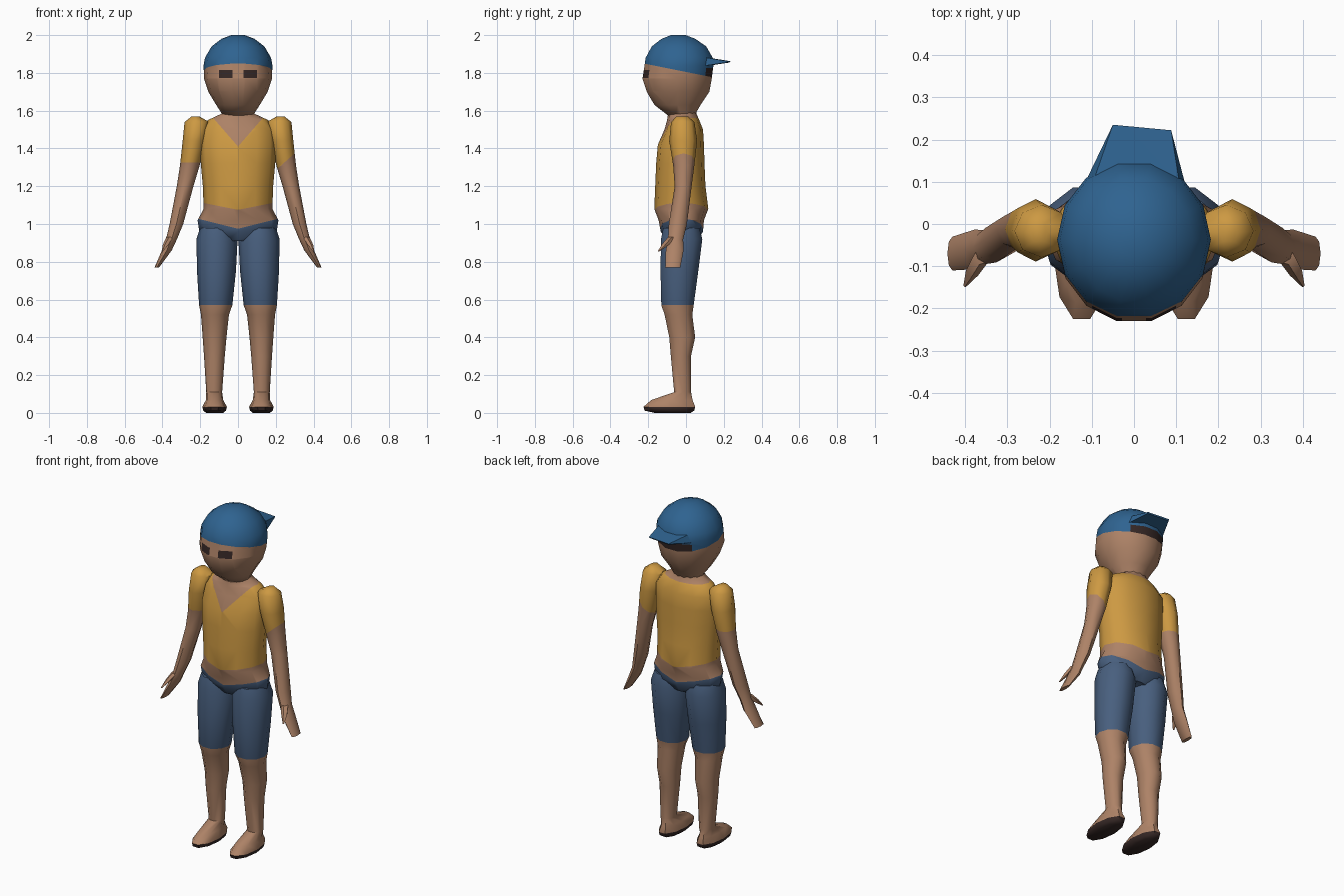
import bpy, bmesh, math
from mathutils import Vector


def material(name, r, g, b):
    m = bpy.data.materials.new(name)
    m.diffuse_color = (r, g, b, 1)
    return m


SKIN = material("skin", 0.42, 0.225, 0.135)
SHIRT = material("mustard_shirt", 0.61, 0.32, 0.055)
CAP = material("cap_blue", 0.028, 0.125, 0.28)
DENIM = material("denim", 0.065, 0.115, 0.21)
DARK = material("dark_brown", 0.035, 0.02, 0.018)


def loft(rings, sides, sx=1):
    """Stack ellipses given as (z, cx, cy, rx, ry), capped at both ends."""
    bm = bmesh.new()
    rows = []
    for z, cx, cy, rx, ry in rings:
        rows.append([bm.verts.new((sx * (cx + rx * math.cos(2 * math.pi * i / sides)),
                                   cy + ry * math.sin(2 * math.pi * i / sides), z))
                     for i in range(sides)])
    for a, b in zip(rows, rows[1:]):
        for i in range(sides):
            j = (i + 1) % sides
            bm.faces.new((a[i], a[j], b[j], b[i]))
    bm.faces.new(rows[0])
    bm.faces.new(rows[-1])
    return bm


def cut(bm, point, normal, where=lambda c: True):
    """Split the chosen faces along a plane so colour borders are clean."""
    faces = [f for f in bm.faces if where(f.calc_center_median())]
    edges = {e for f in faces for e in f.edges}
    verts = {v for f in faces for v in f.verts}
    bmesh.ops.bisect_plane(bm, geom=faces + list(edges) + list(verts), dist=1e-5,
                           plane_co=Vector(point), plane_no=Vector(normal).normalized())


def finish(bm, name, mats, rule=lambda c: 0, angle=50):
    for f in bm.faces:
        f.material_index = rule(f.calc_center_median())
    bmesh.ops.recalc_face_normals(bm, faces=bm.faces[:])
    me = bpy.data.meshes.new(name)
    bm.to_mesh(me)
    bm.free()
    for m in mats:
        me.materials.append(m)
    ob = bpy.data.objects.new(name, me)
    bpy.context.collection.objects.link(ob)
    bpy.ops.object.select_all(action='DESELECT')
    ob.select_set(True)
    bpy.context.view_layer.objects.active = ob
    bpy.ops.object.shade_smooth_by_angle(angle=math.radians(angle))
    return ob


# Torso: shorts waist, bare midriff, shirt with V neck, neck
bm = loft([(0.91, 0, -0.02, 0.12, 0.08), (0.96, 0, -0.022, 0.205, 0.112),
           (1.02, 0, -0.025, 0.214, 0.12), (1.08, 0, -0.025, 0.182, 0.143),
           (1.20, 0, -0.03, 0.186, 0.133), (1.32, 0, -0.03, 0.197, 0.128),
           (1.42, 0, -0.027, 0.20, 0.122), (1.50, 0, -0.012, 0.195, 0.102),
           (1.55, 0, -0.015, 0.16, 0.085), (1.585, 0, -0.02, 0.085, 0.075),
           (1.67, 0, -0.03, 0.08, 0.07)], 12)
for s in (1, -1):
    side = lambda c: c.x * s > 0
    cut(bm, (0, 0, 0.975), (-0.25 * s, 0, 1), lambda c: side(c) and c.z < 1.15)
    cut(bm, (0, 0, 1.075), (-0.2 * s, 0, 1), lambda c: side(c) and c.z < 1.25)
    cut(bm, (0, 0, 1.41), (-1.15 * s, 0, 1), lambda c: side(c) and c.y < -0.03 and c.z > 1.3)
cut(bm, (0, 0, 1.56), (0, 0, 1), lambda c: c.z > 1.5)


def torso_rule(c):
    x = abs(c.x)
    if c.z < 0.975 + 0.25 * x:
        return 2
    if c.z < 1.075 + 0.2 * x or c.z > 1.56:
        return 0
    return 0 if c.y < -0.03 and c.z > 1.41 + 1.15 * x else 1


finish(bm, "torso", [SKIN, SHIRT, DENIM], torso_rule)

# Head with skull cap, eyes and a strip of hair at the back
bm = loft([(1.575, 0, -0.025, 0.08, 0.072), (1.63, 0, -0.045, 0.115, 0.125),
           (1.70, 0, -0.042, 0.157, 0.17), (1.77, 0, -0.047, 0.18, 0.188),
           (1.84, 0, -0.037, 0.182, 0.187), (1.88, 0, -0.036, 0.175, 0.182),
           (1.94, 0, -0.037, 0.14, 0.148), (1.98, 0, -0.04, 0.088, 0.092),
           (2.0, 0, -0.04, 0.035, 0.04)], 14)
CAP_SLOPE = -0.2
cap_line = lambda c: 1.805 + CAP_SLOPE * c.y
cut(bm, (0, 0, 1.805), (0, -CAP_SLOPE, 1))
face_area = lambda c: c.y < -0.12 and 1.72 < c.z < 1.85
for z in (1.772, 1.815):
    cut(bm, (0, 0, z), (0, 0, 1), face_area)
for x in (-0.1, -0.028, 0.028, 0.1):
    cut(bm, (x, 0, 0), (1, 0, 0), face_area)
nape = lambda c: c.y > 0.08 and 1.7 < c.z < 1.9
cut(bm, (0, 0, 1.825), (0, 0, 1), nape)


def head_rule(c):
    if c.y > 0.1 and cap_line(c) < c.z < 1.825:
        return 2
    if c.z > cap_line(c):
        return 1
    eye = c.y < -0.12 and 0.028 < abs(c.x) < 0.1 and 1.772 < c.z < 1.815
    return 2 if eye else 0


finish(bm, "head_and_cap", [SKIN, CAP, DARK], head_rule)

# Peak of the cap, worn backwards
bm = bmesh.new()
for p in [(-0.115, 0.10, 1.835), (0.125, 0.08, 1.835), (-0.10, 0.09, 1.885), (0.11, 0.08, 1.885),
          (-0.05, 0.235, 1.862), (0.088, 0.222, 1.862), (-0.05, 0.23, 1.855), (0.088, 0.218, 1.855)]:
    bm.verts.new(p)
bmesh.ops.convex_hull(bm, input=bm.verts[:])
finish(bm, "cap_peak", [CAP], angle=30)

for s, label in ((1, "left"), (-1, "right")):
    # Arm with sleeve and flat hand
    bm = loft([(1.57, 0.225, -0.02, 0.02, 0.03), (1.54, 0.218, -0.017, 0.065, 0.062),
               (1.44, 0.233, -0.015, 0.06, 0.074), (1.31, 0.255, -0.012, 0.052, 0.056),
               (1.20, 0.28, -0.015, 0.044, 0.045), (1.00, 0.326, -0.043, 0.036, 0.048),
               (0.92, 0.352, -0.055, 0.029, 0.04), (0.86, 0.377, -0.06, 0.026, 0.047),
               (0.77, 0.43, -0.07, 0.012, 0.04)], 8, s)
    slope = 0.9 if s > 0 else 0.0
    hem = lambda c: 1.325 + slope * (abs(c.x) - 0.245)
    cut(bm, (s * 0.245, 0, 1.325), (-slope * s, 0, 1), lambda c: c.z > 1.22)
    finish(bm, label + "_arm", [SKIN, SHIRT], lambda c: int(c.z > hem(c)))

    # Thumb
    bm = loft([(0.93, 0.36, -0.075, 0.02, 0.022), (0.89, 0.382, -0.11, 0.016, 0.02),
               (0.855, 0.40, -0.145, 0.004, 0.005)], 5, s)
    finish(bm, label + "_thumb", [SKIN])

    # Leg with shorts, foot and dark sole
    bm = loft([(0.98, 0.11, -0.025, 0.09, 0.10), (0.92, 0.111, -0.023, 0.109, 0.115),
               (0.75, 0.114, -0.035, 0.103, 0.105), (0.57, 0.118, -0.045, 0.088, 0.09),
               (0.52, 0.122, -0.04, 0.074, 0.077), (0.40, 0.124, -0.02, 0.063, 0.072),
               (0.30, 0.125, -0.027, 0.055, 0.056), (0.11, 0.126, -0.018, 0.042, 0.047),
               (0.068, 0.124, -0.075, 0.046, 0.115), (0.032, 0.124, -0.088, 0.065, 0.144),
               (0.012, 0.124, -0.088, 0.06, 0.138), (0.0, 0.124, -0.07, 0.045, 0.10)], 10, s)
    finish(bm, label + "_leg", [SKIN, DENIM, DARK],
           lambda c: 1 if c.z > 0.57 else 2 if c.z < 0.024 else 0)
